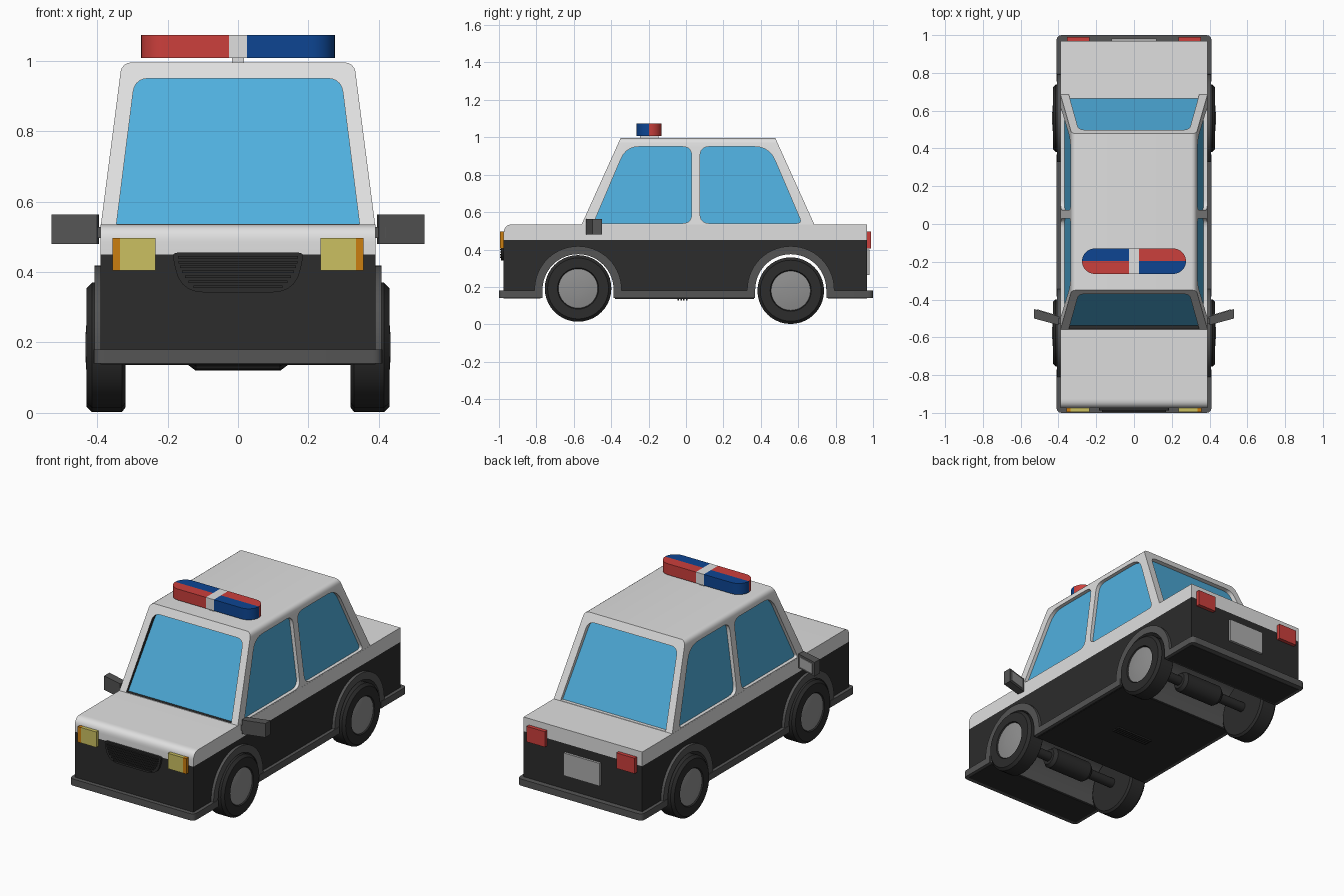
import bpy
import bmesh
from math import cos, sin, pi, radians
from mathutils import Vector

default_cube = bpy.data.objects.get("Cube")
if default_cube:
    bpy.data.objects.remove(default_cube, do_unlink=True)


def material(name, red, green, blue):
    mat = bpy.data.materials.new(name)
    mat.use_nodes = True
    mat.diffuse_color = (red, green, blue, 1)
    shader = next(n for n in mat.node_tree.nodes if n.type == 'BSDF_PRINCIPLED')
    shader.inputs["Base Color"].default_value = (red, green, blue, 1)
    return mat


WHITE = material("white paint", 0.74, 0.74, 0.74)
BLACK = material("black paint", 0.025, 0.025, 0.025)
GREY = material("grey trim", 0.09, 0.09, 0.09)
GLASS = material("blue glass", 0.08, 0.43, 0.73)
RED = material("red lens", 0.6, 0.05, 0.045)
BLUE = material("blue lens", 0.004, 0.06, 0.29)
YELLOW = material("yellow lamp", 0.6, 0.53, 0.12)
ORANGE = material("orange lamp", 0.6, 0.21, 0.005)
RIM = material("rim silver", 0.28, 0.28, 0.28)
SILVER = material("plate silver", 0.42, 0.42, 0.42)


def shade(mesh):
    mesh.shade_smooth()
    mesh.set_sharp_from_angle(angle=radians(35))


def finish(name, bm, mat):
    bmesh.ops.recalc_face_normals(bm, faces=bm.faces)
    mesh = bpy.data.meshes.new(name)
    bm.to_mesh(mesh)
    bm.free()
    mesh.materials.append(mat)
    shade(mesh)
    obj = bpy.data.objects.new(name, mesh)
    bpy.context.scene.collection.objects.link(obj)
    return obj


def prism(name, outline, low, high, axis, mat):
    """Extrude a 2D outline along one axis."""
    place = {'X': lambda u, v, a: (a, u, v),
             'Y': lambda u, v, a: (u, a, v),
             'Z': lambda u, v, a: (u, v, a)}[axis]
    bm = bmesh.new()
    face = bm.faces.new([bm.verts.new(place(u, v, low)) for u, v in outline])
    result = bmesh.ops.extrude_face_region(bm, geom=[face])
    moved = [g for g in result["geom"] if isinstance(g, bmesh.types.BMVert)]
    bmesh.ops.translate(bm, verts=moved, vec=place(0, 0, high - low))
    return finish(name, bm, mat)


def rect(u0, u1, v0, v1):
    return [(u0, v0), (u1, v0), (u1, v1), (u0, v1)]


def box(name, xs, ys, zs, mat):
    return prism(name, rect(*xs, *ys), *zs, 'Z', mat)


def arc(u, v, radius, start, end, steps):
    angles = [start + (end - start) * i / steps for i in range(steps + 1)]
    return [(u + radius * cos(a), v + radius * sin(a)) for a in angles]


def rounded(corners, radius, steps=5):
    """Round each corner of an outline; radius is one value or one per corner."""
    radii = radius if isinstance(radius, list) else [radius] * len(corners)
    points = []
    for i, corner in enumerate(corners):
        c = Vector(corner)
        if not radii[i]:
            points.append(corner)
            continue
        a = c + (Vector(corners[i - 1]) - c).normalized() * radii[i]
        b = c + (Vector(corners[(i + 1) % len(corners)]) - c).normalized() * radii[i]
        for k in range(steps + 1):
            t = k / steps
            points.append(tuple(a * (1 - t) ** 2 + c * 2 * t * (1 - t) + b * t ** 2))
    return points


def lathe(name, profile, y, z, mat, steps=40):
    """Spin a profile of (x, radius) around an axle line."""
    bm = bmesh.new()
    rings = [[bm.verts.new((x, y + r * cos(2 * pi * i / steps), z + r * sin(2 * pi * i / steps)))
              for i in range(steps)] for x, r in profile]
    for one, two in zip(rings, rings[1:]):
        for i in range(steps):
            j = (i + 1) % steps
            bm.faces.new((one[i], one[j], two[j], two[i]))
    bm.faces.new(rings[0])
    bm.faces.new(rings[-1])
    return finish(name, bm, mat)


# Lower body with wheel channels, and white upper body with a rounded nose
FLOOR, ARCH_Z = 0.138, 0.185
WHEELS = (("front", -0.577, 0.192), ("rear", 0.56, 0.18))
outline = [(-0.975, 0.45), (-0.975, FLOOR)]
for label, y, z in WHEELS:
    outline += [(y - 0.2, FLOOR)] + arc(y, ARCH_Z, 0.2, pi, 0, 24) + [(y + 0.2, FLOOR)]
outline += [(0.968, FLOOR), (0.968, 0.45)]
prism("lower_body", outline, -0.39, 0.39, 'X', BLACK)
nose = rounded([(-0.975, 0.45), (0.968, 0.45), (0.968, 0.535), (-0.975, 0.535)], [0, 0, 0, 0.05], 8)
prism("upper_body", nose, -0.39, 0.39, 'X', WHITE)


# Cabin shell with window openings over a glass core
def cabin_block(name, inset, mat, rounding=0):
    bm = bmesh.new()
    rings = []
    for half, front, back, z in ((0.39, -0.56, 0.688, 0.53), (0.33, -0.35, 0.478, 0.995 - inset)):
        rings.append([bm.verts.new((x, y, z)) for x, y in
                      rect(inset - half, half - inset, front + inset, back - inset)])
    for i in range(4):
        j = (i + 1) % 4
        bm.faces.new((rings[0][i], rings[0][j], rings[1][j], rings[1][i]))
    for ring in rings:
        bm.faces.new(ring)
    if rounding:
        edges = [e for e in bm.edges if all(v in rings[1] for v in e.verts)
                 and e.verts[0].co.x == e.verts[1].co.x]
        bmesh.ops.bevel(bm, geom=edges, offset=rounding, segments=4, profile=0.5, affect='EDGES')
    return finish(name, bm, mat)


cabin = cabin_block("cabin_shell", 0, WHITE, 0.025)
cabin_block("window_glass", 0.02, GLASS)
front_door = rounded([(-0.495, 0.54), (0.03, 0.54), (0.03, 0.95), (-0.32, 0.95)], [0.02, 0.05, 0.05, 0.07])
rear_door = rounded([(0.075, 0.54), (0.62, 0.54), (0.445, 0.95), (0.075, 0.95)], [0.05, 0.03, 0.08, 0.05])
screen = rounded([(-0.345, 0.537), (0.345, 0.537), (0.293, 0.95), (-0.293, 0.95)], [0, 0, 0.04, 0.04])
cutters = [prism("front_door_cutter", front_door, -0.6, 0.6, 'X', WHITE),
           prism("rear_door_cutter", rear_door, -0.6, 0.6, 'X', WHITE),
           prism("windscreen_cutter", screen, -0.8, -0.2, 'Y', BLACK),
           prism("rear_screen_cutter", screen, 0.3, 0.9, 'Y', WHITE)]
for cutter in cutters:
    cutter.hide_render = True
    cut = cabin.modifiers.new(cutter.name, 'BOOLEAN')
    cut.operation = 'DIFFERENCE'
    cut.solver = 'EXACT'
    cut.material_mode = 'TRANSFER'
    cut.object = cutter
bpy.context.view_layer.update()
graph = bpy.context.evaluated_depsgraph_get()
shell = bpy.data.meshes.new_from_object(cabin.evaluated_get(graph))
cabin.modifiers.clear()
cabin.data = shell
shade(shell)
for cutter in cutters:
    bpy.data.objects.remove(cutter, do_unlink=True)

# Fenders, wheels and axles
for label, y, z in WHEELS:
    fender = ([(y + 0.233, 0.14)] + arc(y, ARCH_Z, 0.233, 0, pi, 28) + [(y - 0.233, 0.14)]
              + [(y - 0.19, 0.14)] + arc(y, ARCH_Z, 0.19, pi, 0, 28) + [(y + 0.19, 0.14)])
    prism(label + "_fender", fender, -0.407, 0.407, 'X', GREY)
    lathe(label + "_axle", [(-0.33, 0.028), (0.33, 0.028)], y, z, BLACK, 20)
    lathe(label + "_differential", [(-0.14, 0.045), (-0.12, 0.06), (0.12, 0.06), (0.14, 0.045)],
          y, z, BLACK, 24)
    for side, s in (("left", 1), ("right", -1)):
        tire = [(0.32, 0.165), (0.33, 0.178), (0.415, 0.178), (0.43, 0.163), (0.43, 0.11), (0.42, 0.105)]
        hub = [(0.4, 0.107), (0.424, 0.105), (0.43, 0.07), (0.433, 0.03)]
        for part, profile, mat in (("tire", tire, BLACK), ("rim", hub, RIM)):
            lathe(f"{label}_{side}_{part}", [(s * x, r) for x, r in profile], y, z, mat)

# Bumper skirts and sills
prism("front_bumper", rounded(rect(-0.41, 0.41, -1, -0.77), [0.03, 0.03, 0, 0]), 0.14, 0.18, 'Z', GREY)
prism("rear_bumper", rounded(rect(-0.41, 0.41, 0.755, 1), [0, 0, 0.03, 0.03]), 0.14, 0.18, 'Z', GREY)
box("sill", (-0.41, 0.41), (-0.385, 0.368), (0.14, 0.18), GREY)
box("floor_panel", (-0.385, 0.385), (-0.38, 0.363), (0.136, 0.15), BLACK)
for i in range(4):
    box("floor_vent", (-0.12, 0.12), (-0.045 + i * 0.015, -0.037 + i * 0.015), (0.128, 0.14), BLACK)

# Lamps and door mirrors on both sides
for side, s in (("left", 1), ("right", -1)):
    def pair(a, b):
        return sorted((s * a, s * b))

    box(side + "_headlight", pair(0.235, 0.335), (-0.995, -0.96), (0.405, 0.497), YELLOW)
    box(side + "_indicator", pair(0.335, 0.357), (-0.995, -0.96), (0.405, 0.497), ORANGE)
    box(side + "_tail_light", pair(0.235, 0.355), (0.95, 0.99), (0.405, 0.497), RED)
    box(side + "_mirror_arm", pair(0.36, 0.42), (-0.53, -0.5), (0.497, 0.528), GREY)
    housing = [(0.4, -0.535), (0.53, -0.5), (0.53, -0.45), (0.395, -0.49)]
    glass = [(0.415, -0.486), (0.515, -0.456), (0.514, -0.451), (0.414, -0.481)]
    prism(side + "_mirror", [(s * x, y) for x, y in housing], 0.48, 0.563, 'Z', GREY)
    prism(side + "_mirror_glass", [(s * x, y) for x, y in glass], 0.493, 0.55, 'Z', SILVER)

# Grille with slats and rear plate
grille = rounded([(-0.187, 0.455), (0.187, 0.455), (0.165, 0.342), (-0.165, 0.342)], [0.015, 0.015, 0.07, 0.07])
prism("grille", grille, -0.988, -0.96, 'Y', BLACK)
for i in range(7):
    half = 0.17 - 0.0012 * (6 - i) ** 2
    z = 0.355 + i * 0.014
    box("grille_slat", (-half, half), (-0.994, -0.98), (z, z + 0.007), BLACK)
box("rear_plate", (-0.118, 0.118), (0.96, 0.982), (0.265, 0.4), SILVER)

# Roof light bar in four coloured quarters
BAR_Y, RADIUS = -0.197, 0.067
box("light_bar_stand", (-0.017, 0.017), (BAR_Y - 0.05, BAR_Y + 0.05), (0.985, 1.015), WHITE)
box("light_bar_centre", (-0.026, 0.026), (BAR_Y - RADIUS, BAR_Y + RADIUS), (1.008, 1.074), WHITE)
for s in (1, -1):
    for t in (1, -1):
        quarter = [(0.026, 0)] + arc(0.208, 0, RADIUS, 0, pi / 2, 10) + [(0.026, RADIUS)]
        prism("light_bar_lens", [(s * u, BAR_Y + t * v) for u, v in quarter], 1.008, 1.074, 'Z',
              RED if s * t > 0 else BLUE)
